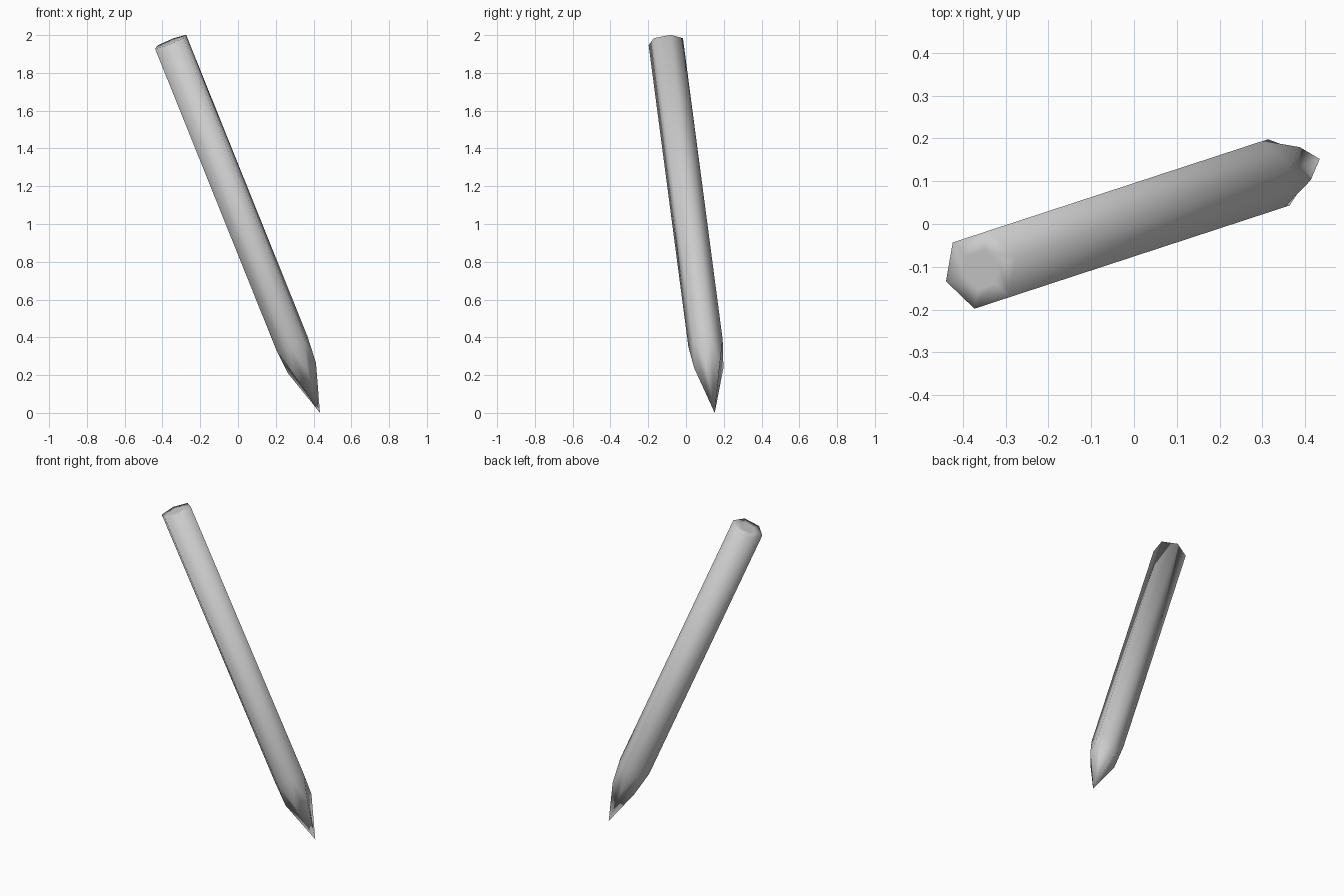
import bpy, bmesh
from math import cos, sin, pi
from mathutils import Vector

if "Cube" in bpy.data.objects:
    bpy.data.objects.remove(bpy.data.objects["Cube"])

TIP = Vector((0.434, 0.152, 0.0))
END = Vector((-0.357, -0.107, 1.965))
R = 0.094                       # corner radius of the hexagonal barrel
axis = (END - TIP).normalized()
# cross-section frame: one hexagon corner lies under the lean direction
side = axis.cross(Vector((0, 0, 1))).normalized()
lean = side.cross(axis).normalized()


def point(along, radius, angle):
    return TIP + axis * along + (lean * cos(angle) + side * sin(angle)) * radius


bm = bmesh.new()
length = (END - TIP).length
corner = [i * pi / 3 for i in range(6)]
tip = bm.verts.new(TIP)
cap = [bm.verts.new(point(length, R, a)) for a in corner]
inner = [bm.verts.new(point(length, R * 0.5, a)) for a in corner]
# scalloped sharpening line: corners high, middles of the flats low
high = [bm.verts.new(point(0.40, R, a)) for a in corner]
low = [bm.verts.new(point(0.258, R * cos(pi / 6), a + pi / 6)) for a in corner]

for i in range(6):
    j = (i + 1) % 6
    bm.faces.new((cap[i], cap[j], high[j], low[i], high[i]))   # barrel flat
    bm.faces.new((tip, high[i], low[i]))                       # sharpened cone
    bm.faces.new((tip, low[i], high[j]))
    bm.faces.new((cap[i], inner[i], inner[j], cap[j]))         # end rim
bm.faces.new(inner)                                            # end centre
bmesh.ops.recalc_face_normals(bm, faces=bm.faces)
for f in bm.faces:
    f.smooth = True

mesh = bpy.data.meshes.new("pencil")
bm.to_mesh(mesh)
bm.free()
bpy.context.collection.objects.link(bpy.data.objects.new("pencil", mesh))
